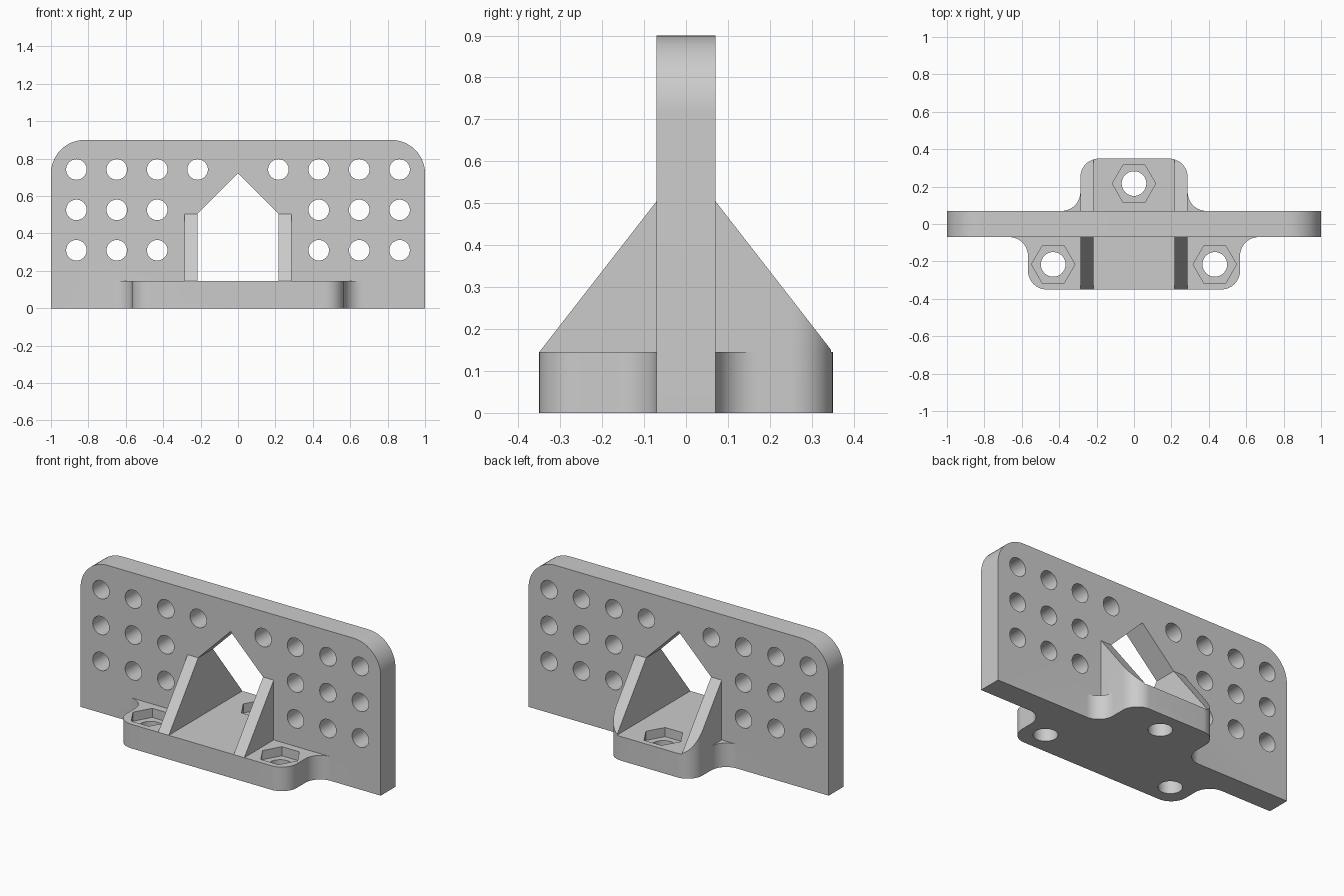
import bpy, bmesh
from math import cos, sin, pi, radians

cube = bpy.data.objects.get("Cube")
if cube:
    bpy.data.objects.remove(cube, do_unlink=True)

grey = bpy.data.materials.new("plain grey")
grey.use_nodes = True
colour = (0.6, 0.6, 0.6, 1)
grey.diffuse_color = colour
grey.node_tree.nodes["Principled BSDF"].inputs["Base Color"].default_value = colour

HALF_T = 0.07      # half plate thickness
DEPTH = 0.35       # reach of the feet
FOOT_H = 0.145     # foot height
PITCH = 0.216      # hole spacing


def arc(cx, cy, r, start, end, n=12):
    return [(cx + r * cos(radians(start + (end - start) * i / n)),
             cy + r * sin(radians(start + (end - start) * i / n))) for i in range(n + 1)]


def circle(cx, cy, r, n):
    return arc(cx, cy, r, 0, 360, n)[:-1]


def mirrored(half):
    return half + [(-x, y) for x, y in reversed(half) if abs(x) > 1e-6]


def prism(name, outline, axis, lo, hi):
    """Extrude a 2D outline along the given axis."""
    place = {"x": lambda a, b, c: (c, a, b),
             "y": lambda a, b, c: (a, c, b),
             "z": lambda a, b, c: (a, b, c)}[axis]
    bm = bmesh.new()
    low = [bm.verts.new(place(a, b, lo)) for a, b in outline]
    high = [bm.verts.new(place(a, b, hi)) for a, b in outline]
    bm.faces.new(low)
    bm.faces.new(high)
    for i in range(len(low)):
        j = (i + 1) % len(low)
        bm.faces.new((low[i], low[j], high[j], high[i]))
    bmesh.ops.recalc_face_normals(bm, faces=bm.faces)
    mesh = bpy.data.meshes.new(name)
    bm.to_mesh(mesh)
    bm.free()
    mesh.materials.append(grey)
    ob = bpy.data.objects.new(name, mesh)
    bpy.context.collection.objects.link(ob)
    return ob


def combine(target, tool, operation):
    mod = target.modifiers.new(operation.lower(), "BOOLEAN")
    mod.operation, mod.solver, mod.object = operation, "EXACT", tool
    bpy.context.view_layer.objects.active = target
    bpy.ops.object.modifier_apply(modifier=mod.name)
    bpy.data.objects.remove(tool, do_unlink=True)


# Upright plate with rounded top corners
bracket = prism("mounting_bracket", mirrored([(1, 0)] + arc(0.82, 0.72, 0.18, 0, 90)),
                "y", -HALF_T, HALF_T)


def foot_outline(w, side, r=0.1):
    half = [(w + r, 0.04)]
    half += arc(w + r, HALF_T + r, r, 270, 180)
    half += arc(w - r, DEPTH - r, r, 0, 90)
    return mirrored([(x, side * y) for x, y in half])


# Feet and sloping gussets, front and back
for name, width, side in (("front", 0.567, -1), ("back", 0.287, 1)):
    outline = foot_outline(width, side)
    slope = [(0.04, 0.05), (DEPTH, 0.05), (DEPTH, FOOT_H), (HALF_T, 0.505), (0.04, 0.505)]
    gusset = prism(name + "_gusset", [(side * y, z) for y, z in slope], "x", -0.287, 0.287)
    combine(gusset, prism("trim", outline, "z", -0.1, 0.7), "INTERSECT")
    combine(bracket, prism(name + "_foot", outline, "z", 0, FOOT_H), "UNION")
    combine(bracket, gusset, "UNION")

# Pointed window, which also opens the channel between the gussets
window = mirrored([(0.216, FOOT_H), (0.216, 0.505), (0, 0.721)])
combine(bracket, prism("window_cutter", window, "y", -0.5, 0.5), "DIFFERENCE")

# Grid of round holes through the plate
for row in range(3):
    for col in range(1 if row == 2 else 2, 5):
        for s in (-1, 1):
            hole = circle(s * col * PITCH, 0.31 + row * PITCH, 0.055, 32)
            combine(bracket, prism("hole_cutter", hole, "y", -0.5, 0.5), "DIFFERENCE")

# Bolt holes with hexagonal nut pockets
for x, y in ((0, PITCH), (-2 * PITCH, -PITCH), (2 * PITCH, -PITCH)):
    combine(bracket, prism("bolt_cutter", circle(x, y, 0.066, 32), "z", -0.1, 0.3), "DIFFERENCE")
    combine(bracket, prism("nut_cutter", circle(x, y, 0.116, 6), "z", 0.09, 0.3), "DIFFERENCE")

bpy.ops.object.select_all(action="DESELECT")
bracket.select_set(True)
bpy.context.view_layer.objects.active = bracket
bpy.ops.object.shade_smooth_by_angle(angle=radians(30))
